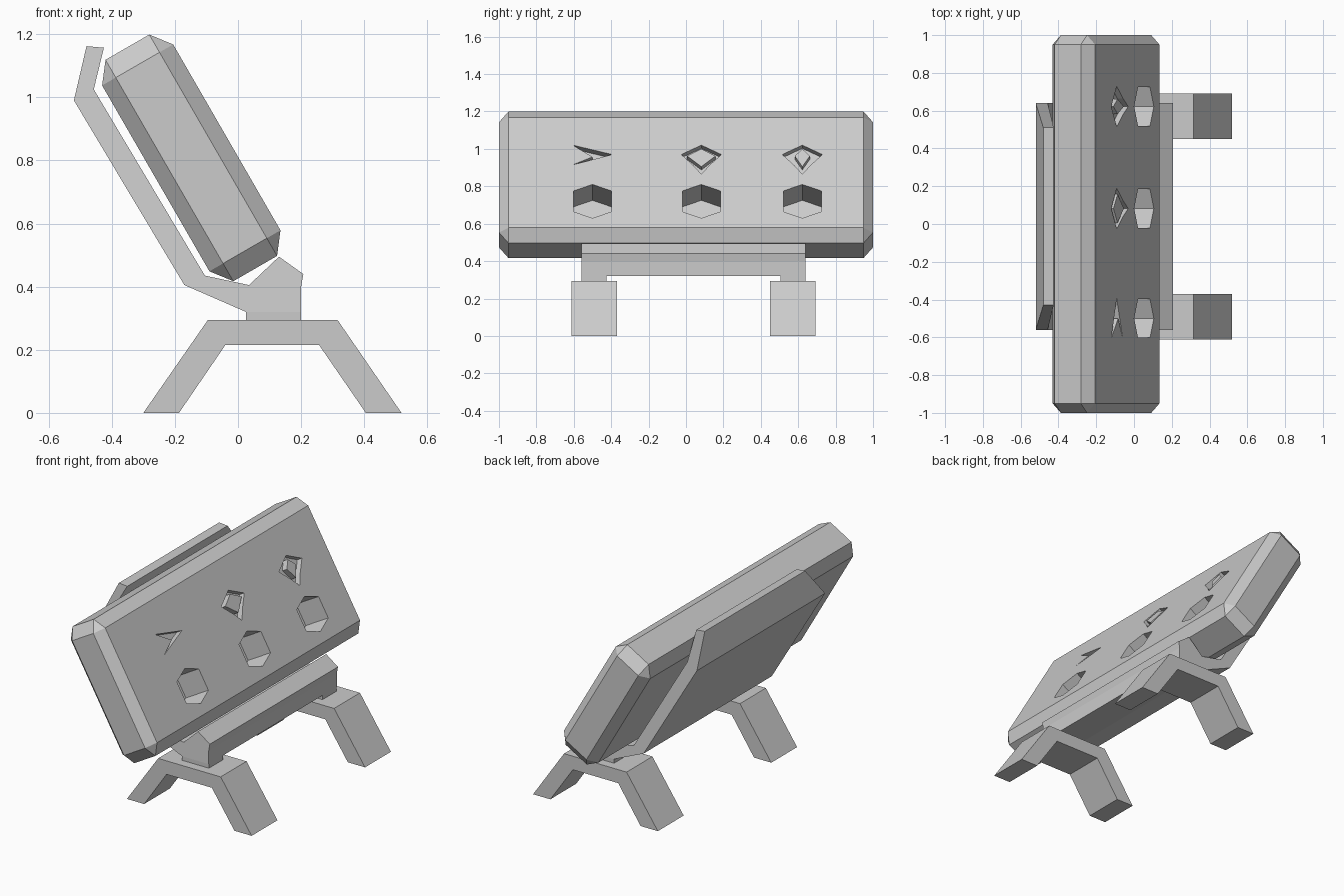
import bpy, bmesh
from itertools import product
from mathutils import Vector

if "Cube" in bpy.data.objects:
    bpy.data.objects.remove(bpy.data.objects["Cube"])

# Tilted frame of the block: U runs down its length, V points out of its face
U, V, Y = Vector((0.5, 0, -0.866)), Vector((0.866, 0, 0.5)), Vector((0, 1, 0))
C = Vector((-0.148, 0, 0.808))
HALF = (0.405, 0.13, 1.0)
INSET = (0.065, 0.05, 0.05)
MID = 0.04  # centre of the stand along y


def finish(name, bm):
    bmesh.ops.recalc_face_normals(bm, faces=bm.faces)
    me = bpy.data.meshes.new(name)
    bm.to_mesh(me)
    bm.free()
    ob = bpy.data.objects.new(name, me)
    bpy.context.collection.objects.link(ob)
    return ob


def prism(name, pts, offset, edit=None):
    """Extrude a planar outline along an offset vector."""
    bm = bmesh.new()
    a = [bm.verts.new(p) for p in pts]
    b = [bm.verts.new(Vector(p) + offset) for p in pts]
    bm.faces.new(a)
    bm.faces.new(b[::-1])
    for i in range(len(a)):
        j = (i + 1) % len(a)
        bm.faces.new((a[i], b[i], b[j], a[j]))
    if edit:
        edit(bm)
    return finish(name, bm)


def side_profile(name, xz, y0, y1, edit=None):
    return prism(name, [(x, y0, z) for x, z in xz], Y * (y1 - y0), edit)


def on_face(yz, lift):
    """Map (y, z) as seen from the right onto the tilted face."""
    return [C + V * (HALF[1] + lift) + Y * y + U * ((0.873 - z) / 0.866) for y, z in yz]


# Chamfered block
bm = bmesh.new()
for axis in range(3):
    for s in product((-1, 1), repeat=3):
        h = [HALF[i] - (0 if i == axis else INSET[i]) for i in range(3)]
        bm.verts.new(C + U * s[0] * h[0] + V * s[1] * h[1] + Y * s[2] * h[2])
bmesh.ops.convex_hull(bm, input=bm.verts)
bmesh.ops.dissolve_limit(bm, angle_limit=0.01, verts=bm.verts, edges=bm.edges)
block = finish("block", bm)


def carve(yz, depth):
    cut = prism("cutter", on_face(yz, 0.05), V * -(depth + 0.05))
    cut.hide_render = True
    mod = block.modifiers.new("carve", 'BOOLEAN')
    mod.object, mod.operation, mod.solver = cut, 'DIFFERENCE', 'EXACT'
    bpy.context.view_layer.objects.active = block
    bpy.ops.object.modifier_apply(modifier=mod.name)
    bpy.data.objects.remove(cut)


def kite(y, w, zs, pinch):
    """Four-pointed kite with slightly hollow lower sides."""
    top, mid, low = zs
    return [(y - w, mid), (y, top), (y + w, mid),
            (y + w * pinch, mid + (low - mid) * 0.55), (y, low),
            (y - w * pinch, mid + (low - mid) * 0.55)]


# Hexagonal sockets
for y in (-0.5, 0.082, 0.622):
    carve([(y, 0.81), (y + 0.102, 0.775), (y + 0.102, 0.665), (y, 0.63),
           (y - 0.102, 0.665), (y - 0.102, 0.775)], 0.17)

# Engraved marks: an arrowhead and two kites with raised centres
carve([(-0.605, 1.02), (-0.395, 0.97), (-0.605, 0.915), (-0.5, 0.957)], 0.04)
for y, w in ((0.082, 0.076), (0.622, 0.04)):
    carve(kite(y, 0.107, (1.02, 0.97, 0.865), 0.4), 0.035)
    prism("kite_centre", on_face(kite(y, w, (1.0, 0.962, 0.905), 0.45), 0), V * -0.04)


# Cradle: back plate, bent lip and front ridge
def taper_lip(bm):
    for v in bm.verts:
        if v.co.z > 1.1:
            v.co.y = MID + (v.co.y - MID) * 0.783


side_profile("cradle", [
    (-0.48, 1.162), (-0.425, 1.157), (-0.457, 1.025), (-0.105, 0.435),
    (0.035, 0.405), (0.13, 0.495), (0.207, 0.44), (0.2, 0.4), (0.2, 0.32),
    (0.025, 0.32), (-0.17, 0.405), (-0.52, 0.99)], MID - 0.6, MID + 0.6, taper_lip)

# Feet: bent legs with a small bracket up to the cradle
for side in (-1, 1):
    side_profile("leg", [
        (-0.3, 0), (-0.187, 0), (-0.04, 0.215), (0.257, 0.215), (0.405, 0),
        (0.518, 0), (0.315, 0.295), (-0.095, 0.295)],
        MID + side * 0.41, MID + side * 0.652)
    side_profile("leg_bracket", [(0.025, 0.29), (0.2, 0.29), (0.2, 0.33), (0.025, 0.325)],
                 MID + side * 0.465, MID + side * 0.598)
